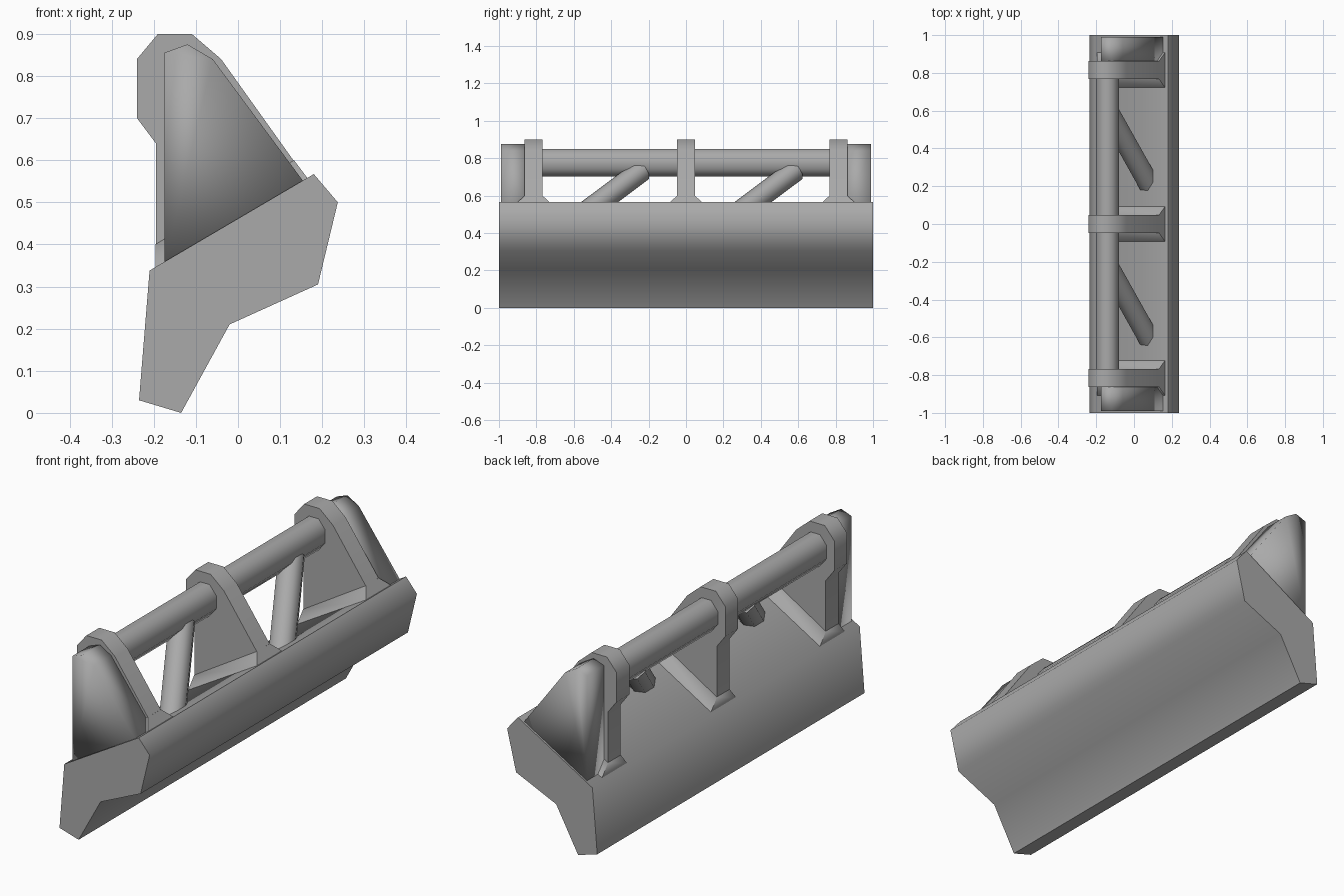
import bpy, bmesh, math
from mathutils import Vector

cube = bpy.data.objects.get("Cube")
if cube:
    bpy.data.objects.remove(cube, do_unlink=True)

GREY = (0.4, 0.4, 0.4, 1)
grey = bpy.data.materials.new("plain_grey")
grey.use_nodes = True
grey.diffuse_color = GREY
grey.node_tree.nodes["Principled BSDF"].inputs["Base Color"].default_value = GREY


def loft(name, *solids, angle=60):
    """Join pairs of matching rings into closed solids in one object."""
    bm = bmesh.new()
    for ring_a, ring_b in solids:
        a = [bm.verts.new(p) for p in ring_a]
        b = [bm.verts.new(p) for p in ring_b]
        n = len(a)
        bm.faces.new(a)
        bm.faces.new(b[::-1])
        for i in range(n):
            j = (i + 1) % n
            bm.faces.new((a[j], a[i], b[i], b[j]))
    bmesh.ops.recalc_face_normals(bm, faces=bm.faces)
    mesh = bpy.data.meshes.new(name)
    bm.to_mesh(mesh)
    bm.free()
    mesh.materials.append(grey)
    ob = bpy.data.objects.new(name, mesh)
    bpy.context.collection.objects.link(ob)
    bpy.ops.object.select_all(action="DESELECT")
    ob.select_set(True)
    bpy.context.view_layer.objects.active = ob
    bpy.ops.object.shade_smooth_by_angle(angle=math.radians(angle))
    return ob


def slab(profile, y0, y1):
    """Two rings of an x-z profile, at y0 and y1."""
    return [[(x, y, z) for x, z in profile] for y in (y0, y1)]


def tube(name, start, end, ru, rv, sides=8):
    a, b = Vector(start), Vector(end)
    d = (b - a).normalized()
    u = d.cross(Vector((0, 0, 1))).normalized()
    v = u.cross(d)
    k = 1 / math.cos(math.pi / sides)
    turns = [(i + 0.5) * math.tau / sides for i in range(sides)]
    ring = [u * ru * k * math.cos(t) + v * rv * k * math.sin(t) for t in turns]
    return loft(name, ([a + p for p in ring], [b + p for p in ring]))


# Angled base ledge running the whole length
base = [(-0.235, 0.03), (-0.135, 0.0), (-0.02, 0.21), (0.19, 0.305),
        (0.237, 0.5), (0.18, 0.567), (-0.21, 0.338)]
loft("base_ledge", slab(base, -1, 1))

# Upright brackets with a flared foot on the slope
bracket = [(-0.195, 0.33), (-0.195, 0.64), (-0.24, 0.7), (-0.24, 0.84),
           (-0.19, 0.9), (-0.11, 0.9), (-0.04, 0.84), (0.165, 0.553)]


def foot_ring(x0, z0, x1, z1, half, y):
    return [(x0, y - half, z0), (x1, y - half, z1),
            (x1, y + half, z1), (x0, y + half, z0)]


for place, y in (("front", -0.815), ("middle", 0), ("back", 0.815)):
    low = foot_ring(-0.196, 0.344, 0.166, 0.556, 0.095, y)
    high = foot_ring(-0.196, 0.4, 0.133, 0.6, 0.048, y)
    loft(place + "_bracket", slab(bracket, y - 0.048, y + 0.048), (low, high))

# Gussets filling the space outside the end brackets
gusset = [(-0.175, 0.345), (-0.175, 0.855), (-0.12, 0.875),
          (-0.06, 0.84), (0.155, 0.55)]
for place, side in (("front", -1), ("back", 1)):
    loft(place + "_gusset", slab(gusset, side * 0.85, side * 0.99), angle=95)

# Handrail through the brackets
tube("handrail", (-0.14, -0.82, 0.776), (-0.14, 0.82, 0.776), 0.06, 0.074)

# Slanted struts from the rail down to the ledge
for place, shift in (("front", -0.82), ("back", 0)):
    tube(place + "_strut", (-0.13, 0.585 + shift, 0.735),
         (0.08, 0.21 + shift, 0.455), 0.055, 0.055)
